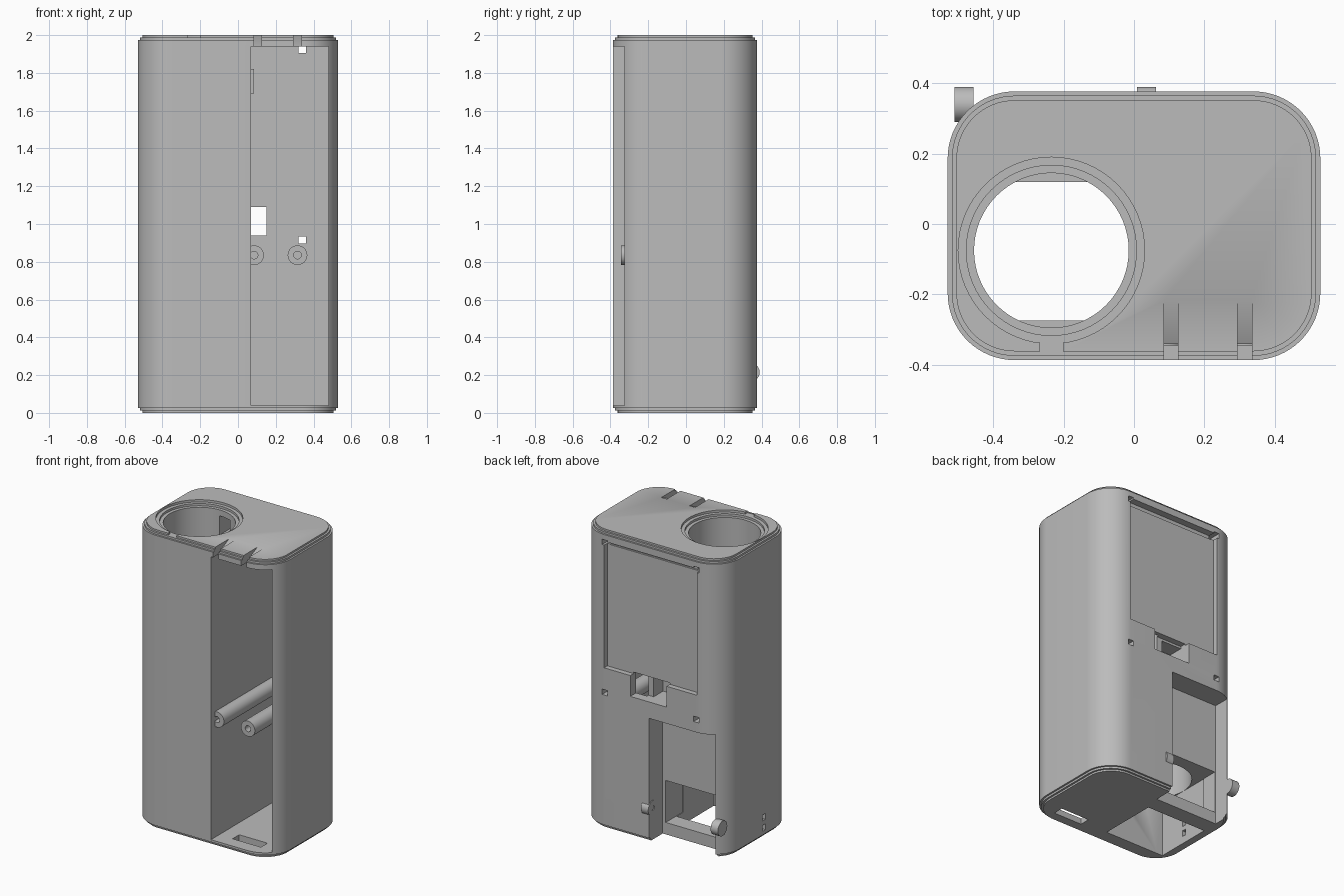
import bpy, bmesh, math
from mathutils import Matrix, Vector

old = bpy.data.objects.get("Cube")
if old:
    bpy.data.objects.remove(old, do_unlink=True)

grey = bpy.data.materials.new("plain grey")
grey.use_nodes = True
grey.diffuse_color = (0.5, 0.5, 0.5, 1)
grey.node_tree.nodes["Principled BSDF"].inputs["Base Color"].default_value = (0.5, 0.5, 0.5, 1)


def finish(name, bm):
    bmesh.ops.recalc_face_normals(bm, faces=bm.faces)
    mesh = bpy.data.meshes.new(name)
    bm.to_mesh(mesh)
    bm.free()
    mesh.materials.append(grey)
    ob = bpy.data.objects.new(name, mesh)
    bpy.context.scene.collection.objects.link(ob)
    return ob


def select(ob):
    bpy.ops.object.select_all(action='DESELECT')
    ob.select_set(True)
    bpy.context.view_layer.objects.active = ob


def box(name, x, y, z):
    bm = bmesh.new()
    bmesh.ops.create_cube(bm, size=1)
    for v in bm.verts:
        v.co = Vector([a + (b - a) * (c + 0.5) for (a, b), c in zip((x, y, z), v.co)])
    return finish(name, bm)


def cylinder(name, centre, radius, length, axis='Z', sides=64):
    bm = bmesh.new()
    bmesh.ops.create_cone(bm, cap_ends=True, segments=sides, radius1=radius, radius2=radius, depth=length)
    turn = {'X': Matrix.Rotation(math.pi / 2, 4, 'Y'),
            'Y': Matrix.Rotation(math.pi / 2, 4, 'X'), 'Z': Matrix()}[axis]
    bm.transform(Matrix.Translation(centre) @ turn)
    return finish(name, bm)


def prism(name, x, outline):
    """Side outline (y, z) extruded across x."""
    bm = bmesh.new()
    face = bm.faces.new([bm.verts.new((x[0], *p)) for p in outline])
    new = bmesh.ops.extrude_face_region(bm, geom=[face])['geom']
    for v in new:
        if isinstance(v, bmesh.types.BMVert):
            v.co.x = x[1]
    return finish(name, bm)


def cut(target, cutter):
    cutter.hide_render = True
    mod = target.modifiers.new("cut", 'BOOLEAN')
    mod.operation, mod.solver, mod.object = 'DIFFERENCE', 'EXACT', cutter
    select(target)
    bpy.ops.object.modifier_apply(modifier=mod.name)
    bpy.data.objects.remove(cutter, do_unlink=True)


def smooth(ob):
    select(ob)
    bpy.ops.object.shade_smooth_by_angle(angle=math.radians(30))


# Rounded case with stepped rims at both ends
HX, HY, RADIUS, STEPS = 0.53, 0.382, 0.19, 16


def outline(inset):
    r = RADIUS - inset
    points = []
    for q, (sx, sy) in enumerate([(1, 1), (-1, 1), (-1, -1), (1, -1)]):
        for i in range(STEPS + 1):
            a = math.pi / 2 * (q + i / STEPS)
            points.append((sx * (HX - RADIUS) + r * math.cos(a),
                           sy * (HY - RADIUS) + r * math.sin(a) - 0.005))
    return points


rim = [(0, 0.025), (0.012, 0.025), (0.012, 0.012), (0.025, 0.012), (0.025, 0)]
levels = rim + [(2 - z, inset) for z, inset in reversed(rim)]
bm = bmesh.new()
rings = [[bm.verts.new((x, y, z)) for x, y in outline(inset)] for z, inset in levels]
for low, high in zip(rings, rings[1:]):
    for i in range(len(low)):
        j = (i + 1) % len(low)
        bm.faces.new((low[i], low[j], high[j], high[i]))
bm.faces.new(rings[0])
bm.faces.new(rings[-1])
case = finish("case", bm)

# Front chamber and its floor slot
cut(case, box("chamber", (0.07, 0.48), (-0.6, 0.315), (0.04, 1.94)))
cut(case, box("floor_slot", (0.17, 0.38), (-0.30, -0.23), (-0.1, 0.1)))

# Round bore with stepped mouth, key notch and groove
BX, BY = -0.235, -0.075
cut(case, cylinder("bore", (BX, BY, 1.3), 0.22, 2))
cut(case, cylinder("mouth_inner", (BX, BY, 2.07), 0.242, 0.2))
cut(case, cylinder("mouth_outer", (BX, BY, 2.085), 0.265, 0.2))
cut(case, box("key_notch", (-0.268, -0.202), (-0.365, -0.3), (1.985, 2.1)))
cut(case, box("bore_slot", (-0.24, -0.15), (0.1, 0.3), (1.8, 1.93)))

# Lower bay, open through the floor and back
cut(case, box("bay", (-0.456, -0.014), (-0.275, 0.12), (-0.1, 0.365)))
cut(case, box("back_bay", (-0.456, 0.012), (0.23, 0.6), (-0.1, 0.83)))
cut(case, box("bay_window", (-0.45, -0.01), (0.05, 0.26), (0.08, 0.362)))

# Display recess, its top slit, and the window under it
cut(case, box("display_recess", (-0.345, 0.345), (0.342, 0.6), (1.08, 1.905)))
cut(case, box("display_slit", (-0.325, 0.325), (0.33, 0.6), (1.9, 1.93)))
cut(case, box("window", (-0.12, 0.15), (0.3, 0.6), (0.94, 1.09)))
cut(case, box("window_depth", (-0.12, 0.03), (0.2, 0.32), (0.94, 1.075)))

# Four square board holes
for x in (-0.34, 0.34):
    for z in (0.915, 1.922):
        cut(case, box("board_hole", (x - 0.02, x + 0.02), (0.26, 0.6), (z - 0.018, z + 0.018)))

# Two small side holes
for z in (0.07, 0.14):
    cut(case, box("side_hole", (-0.7, -0.4), (-0.085, -0.055), (z - 0.02, z + 0.02)))

# Ramped slots over the top front edge
for x in (0.105, 0.315):
    cut(case, prism("top_slot", (x - 0.02, x + 0.02),
                    [(-0.6, 1.938), (-0.345, 1.938), (-0.215, 2.001), (-0.215, 2.1), (-0.6, 2.1)]))
smooth(case)

# Screw posts in the chamber
for side, x in (("left", 0.315), ("right", 0.085)):
    post = cylinder(side + "_screw_post", (x, -0.0125, 0.835), 0.052, 0.665, 'Y', 32)
    cut(post, cylinder("screw_hole", (x, -0.345, 0.835), 0.02, 0.3, 'Y', 24))
    if side == "right":
        cut(post, box("post_trim", (-0.1, 0.068), (-1, 1), (0.5, 1.1)))
    smooth(post)

# Small rib on the chamber wall
box("wall_rib", (0.06, 0.085), (0.2, 0.32), (1.69, 1.82))

# Hinge knuckles at the lower back
for side, a, b in (("left", 0.008, 0.062), ("right", -0.51, -0.456)):
    knuckle = cylinder(side + "_hinge_knuckle", ((a + b) / 2, 0.34, 0.215), 0.05, b - a, 'X', 32)
    cut(knuckle, cylinder("pin_hole", ((a + b) / 2, 0.34, 0.215), 0.016, 0.2, 'X', 24))
    smooth(knuckle)
